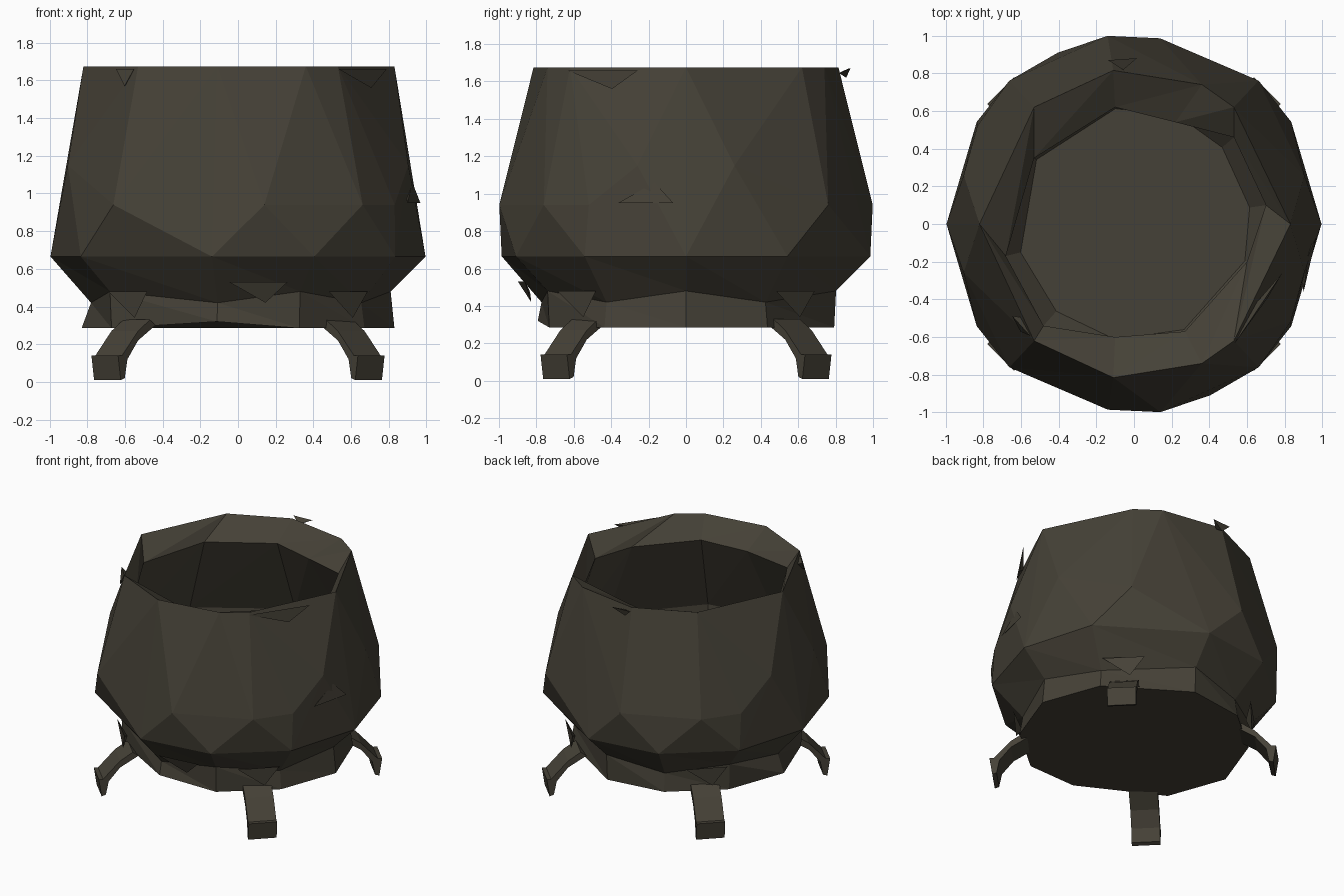
import bpy, bmesh
from math import radians, sin, cos, atan2, degrees
from mathutils import Matrix

if "Cube" in bpy.data.objects:
    bpy.data.objects.remove(bpy.data.objects["Cube"], do_unlink=True)

iron = bpy.data.materials.new("dark_iron")
iron.use_nodes = True
IRON = (0.060, 0.053, 0.038, 1)
iron.diffuse_color = IRON
iron.node_tree.nodes["Principled BSDF"].inputs["Base Color"].default_value = IRON


def finish(name, bm):
    mesh = bpy.data.meshes.new(name)
    bm.normal_update()
    bm.to_mesh(mesh)
    bm.free()
    mesh.materials.append(iron)
    obj = bpy.data.objects.new(name, mesh)
    bpy.context.collection.objects.link(obj)
    return obj


def polar(angle, r, z):
    return (r * cos(radians(angle)), r * sin(radians(angle)), z)


def bridge(bm, a, b):
    n = len(a)
    for i in range(n):
        j = (i + 1) % n
        bm.faces.new((a[i], a[j], b[j]))
        bm.faces.new((a[i], b[j], b[i]))


# Faceted pot: hull of three irregular rings, left open at the mouth
bm = bmesh.new()
half = [0, 33, 82, 114, 147]
angles = half + [a + 180 for a in half]
belly = [bm.verts.new(polar(a, 0.995, 0.665)) for a in angles]
for a in (49, 98, 131, 148):
    for turn in (0, 180):
        bm.verts.new(polar(a + turn, 1.008 if a < 140 else 0.98, 0.94))
for a in (16, 164, 196, 344):
    bm.verts.new(polar(a, 0.94, 1.15))
back = [(0.53, 0.62), (0.36, 0.74), (-0.11, 0.815), (-0.53, 0.62)]
mouth = [(0.83, 0)] + back + [(-0.82, 0)] + [(x, -y) for x, y in reversed(back)]
rim = [bm.verts.new((x, y, 1.675)) for x, y in mouth]
bmesh.ops.convex_hull(bm, input=bm.verts[:])
caps = [f for f in bm.faces if all(v in rim for v in f.verts)
        or all(v in belly for v in f.verts)]
bmesh.ops.delete(bm, geom=caps, context="FACES")

# Uneven lip sloping inward below the mouth
lip_points = [(0.70, 0.10), (0.53, 0.46), (0.22, 0.54), (-0.10, 0.62), (-0.53, 0.35),
              (-0.68, -0.17), (-0.48, -0.54), (-0.10, -0.60), (0.27, -0.57), (0.60, -0.20)]
lip = [bm.verts.new((x, y, 1.56)) for x, y in lip_points]
bridge(bm, rim, lip)

# Inner wall widening under the lip, then closing to the inner floor
inner_angles = [degrees(atan2(y, x)) for x, y in lip_points]
previous = lip
for r, z in ((0.91, 0.94), (0.88, 0.66), (0.62, 0.38)):
    ring = [bm.verts.new(polar(a, r, z)) for a in inner_angles]
    bridge(bm, previous, ring)
    previous = ring
bm.faces.new(previous)

# Narrow waist, flared foot skirt and underside
waist = [bm.verts.new(polar(a, 0.81 - 0.03 * (i % 2), 0.48 - 0.06 * (i % 2)))
         for i, a in enumerate(angles)]
foot = [bm.verts.new(polar(a, 0.83 if a in (0, 180) else 0.80,
                           0.32 if a == 262 else 0.285)) for a in angles]
bridge(bm, belly, waist)
bridge(bm, waist, foot)
bm.faces.new(foot)
bmesh.ops.recalc_face_normals(bm, faces=bm.faces[:])
finish("pot_body", bm)

# Four thin bent legs on the diagonals
profile = [(0.72, 0.30), (0.76, 0.33), (0.85, 0.27), (0.97, 0.14),
           (1.00, 0.14), (0.98, 0.01), (0.95, 0.02), (0.93, 0.12), (0.85, 0.22)]
for name, angle in (("back_left_leg", 45), ("back_right_leg", 135),
                    ("front_right_leg", 225), ("front_left_leg", 315)):
    bm = bmesh.new()
    side = bm.faces.new([bm.verts.new((r, -0.10, z)) for r, z in profile])
    ext = bmesh.ops.extrude_face_region(bm, geom=[side], use_keep_orig=True)
    moved = [g for g in ext["geom"] if isinstance(g, bmesh.types.BMVert)]
    bmesh.ops.translate(bm, verts=moved, vec=(0, 0.20, 0))
    bmesh.ops.recalc_face_normals(bm, faces=bm.faces[:])
    bm.transform(Matrix.Rotation(radians(angle), 4, "Z"))
    finish(name, bm)


# Ragged metal shards: angle, spread, radius, low z, high z, outward tilt
def shard(name, angle, spread, r, low, high, tilt):
    bm = bmesh.new()
    a = bm.verts.new(polar(angle - spread, r, high))
    b = bm.verts.new(polar(angle + spread, r, high))
    c = bm.verts.new(polar(angle + spread * 0.3, r + tilt, low))
    d = bm.verts.new(polar(angle, r - 0.06, (low + high) / 2))
    for tri in ((a, c, b), (a, d, c), (b, c, d), (a, b, d)):
        bm.faces.new(tri)
    bmesh.ops.recalc_face_normals(bm, faces=bm.faces[:])
    finish(name, bm)


shard("back_rim_shard", 94, 5, 0.88, 1.62, 1.67, -0.02)
shard("front_left_rim_shard", 326, 16, 0.83, 1.56, 1.66, -0.02)
shard("front_right_rim_shard", 222, 5, 0.81, 1.57, 1.66, 0.02)
shard("left_side_shard", 347, 9, 0.97, 1.06, 0.95, -0.03)
shard("front_skirt_shard", 277, 10, 0.90, 0.42, 0.53, -0.06)
for i, a in enumerate((45, 135, 225, 315)):
    shard("skirt_shard_%d" % (i + 1), a, 10, 0.84, 0.34, 0.48, -0.02)
